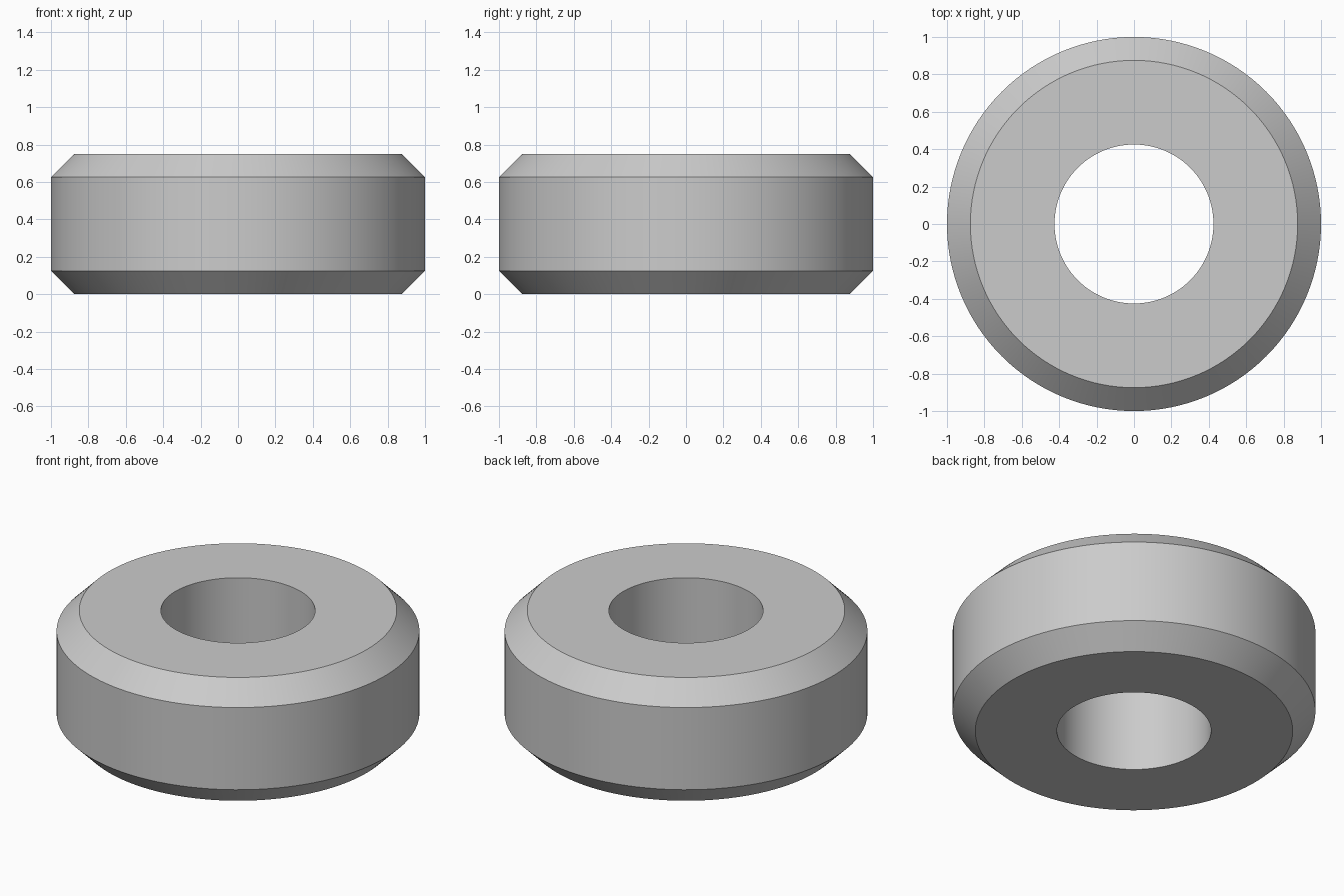
import bpy
import bmesh
import math

default = bpy.data.objects.get("Cube")
if default:
    bpy.data.objects.remove(default, do_unlink=True)

# Dimensions
OUTER, BORE, HEIGHT, CHAMFER = 1.0, 0.425, 0.75, 0.125
SEGMENTS = 128

# Plain grey material
grey = bpy.data.materials.new("light grey")
grey.use_nodes = True
colour = (0.6, 0.6, 0.6, 1.0)
grey.diffuse_color = colour
grey.node_tree.nodes["Principled BSDF"].inputs["Base Color"].default_value = colour

# Closed ring section as (radius, height), turned around the z axis
profile = [
    (BORE, 0),
    (OUTER - CHAMFER, 0),
    (OUTER, CHAMFER),
    (OUTER, HEIGHT - CHAMFER),
    (OUTER - CHAMFER, HEIGHT),
    (BORE, HEIGHT),
]
bm = bmesh.new()
points = [bm.verts.new((r, 0, z)) for r, z in profile]
edges = [bm.edges.new((a, b)) for a, b in zip(points, points[1:] + points[:1])]
bmesh.ops.spin(bm, geom=points + edges, cent=(0, 0, 0), axis=(0, 0, 1),
               angle=math.tau, steps=SEGMENTS, use_merge=False)
bmesh.ops.remove_doubles(bm, verts=bm.verts[:], dist=0.0001)
bmesh.ops.recalc_face_normals(bm, faces=bm.faces[:])

mesh = bpy.data.meshes.new("chamfered_ring")
bm.to_mesh(mesh)
bm.free()
mesh.materials.append(grey)

ring = bpy.data.objects.new("chamfered_ring", mesh)
bpy.context.collection.objects.link(ring)

# Smooth round walls with crisp chamfer and bore edges
bpy.ops.object.select_all(action="DESELECT")
ring.select_set(True)
bpy.context.view_layer.objects.active = ring
bpy.ops.object.shade_smooth_by_angle(angle=math.radians(30))
